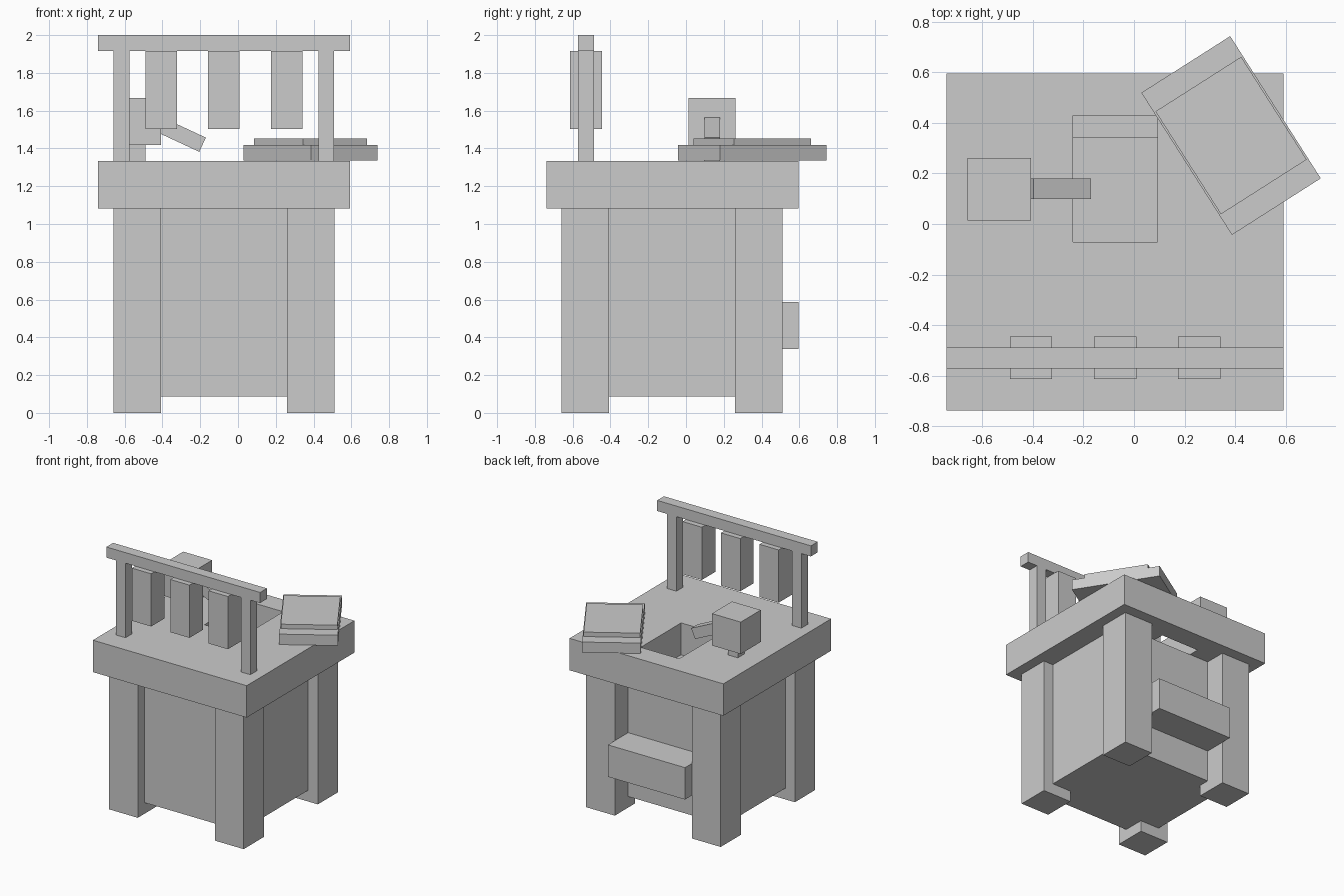
import bpy, bmesh
from math import radians
from mathutils import Matrix, Vector

if "Cube" in bpy.data.objects:
    bpy.data.objects.remove(bpy.data.objects["Cube"])


def add_object(name, bm):
    bmesh.ops.recalc_face_normals(bm, faces=bm.faces)
    mesh = bpy.data.meshes.new(name)
    bm.to_mesh(mesh)
    bm.free()
    obj = bpy.data.objects.new(name, mesh)
    bpy.context.collection.objects.link(obj)
    return obj


def box(name, x, y, z, rot=0.0, axis='Z'):
    """Box from (min, max) ranges, optionally turned about its own centre."""
    lo, hi = Vector((x[0], y[0], z[0])), Vector((x[1], y[1], z[1]))
    bm = bmesh.new()
    bmesh.ops.create_cube(bm, size=1, matrix=Matrix.Diagonal((*(hi - lo), 1)))
    obj = add_object(name, bm)
    obj.location = (lo + hi) / 2
    obj.rotation_euler['XYZ'.index(axis)] = radians(rot)
    return obj


def slab_with_hole(name, xs, ys, z):
    """3 x 3 grid of quads without the middle one, extruded upward."""
    bm = bmesh.new()
    v = [[bm.verts.new((x, y, z[0])) for y in ys] for x in xs]
    for i in range(3):
        for j in range(3):
            if (i, j) != (1, 1):
                bm.faces.new((v[i][j], v[i + 1][j], v[i + 1][j + 1], v[i][j + 1]))
    ext = bmesh.ops.extrude_face_region(bm, geom=bm.faces[:], use_keep_orig=True)
    top = [g for g in ext['geom'] if isinstance(g, bmesh.types.BMVert)]
    bmesh.ops.translate(bm, verts=top, vec=(0, 0, z[1] - z[0]))
    return add_object(name, bm)


TOP = 1.333

# Legs and enclosed cabinet, set further in at the back
for side, x in (("left", (-0.658, -0.408)), ("right", (0.26, 0.51))):
    for end, y in (("front", (-0.658, -0.408)), ("back", (0.26, 0.51))):
        box(f"{end}_{side}_leg", x, y, (0, 1.083))
box("cabinet", (-0.575, 0.425), (-0.575, 0.345), (0.087, 1.083))
box("drawer", (-0.408, 0.26), (0.345, 0.595), (0.337, 0.587))

# Worktop with rectangular opening
slab_with_hole("worktop", (-0.741, -0.241, 0.092, 0.592),
               (-0.738, -0.071, 0.429, 0.596), (1.083, TOP))

# Tool rack: posts, rail and hanging blocks
for side, x in (("left", -0.658), ("right", 0.425)):
    box(f"rack_{side}_post", (x, x + 0.083), (-0.572, -0.488), (TOP, 1.917))
box("rack_rail", (-0.741, 0.592), (-0.572, -0.488), (1.917, 2.0))
for i in range(3):
    x = -0.491 + i * 0.333
    box(f"hanging_block_{i + 1}", (x, x + 0.167), (-0.613, -0.446), (1.504, 1.917))

# Small block on a stem with a tilted arm
box("stem", (-0.575, -0.491), (0.096, 0.179), (TOP, 1.417))
box("head_block", (-0.658, -0.408), (0.014, 0.262), (1.417, 1.667))
box("tilted_arm", (-0.426, -0.176), (0.098, 0.18), (1.431, 1.514), 25, 'Y')

# Two stacked slabs, turned and overhanging the corner
cx, cy = 0.384, 0.35
for name, w, l, z in (("lower_slab", 0.4167, 0.667, (TOP + 0.002, 1.417)),
                      ("upper_slab", 0.402, 0.482, (1.417, 1.452))):
    box(name, (cx - w / 2, cx + w / 2), (cy - l / 2, cy + l / 2), z, 32.5)
